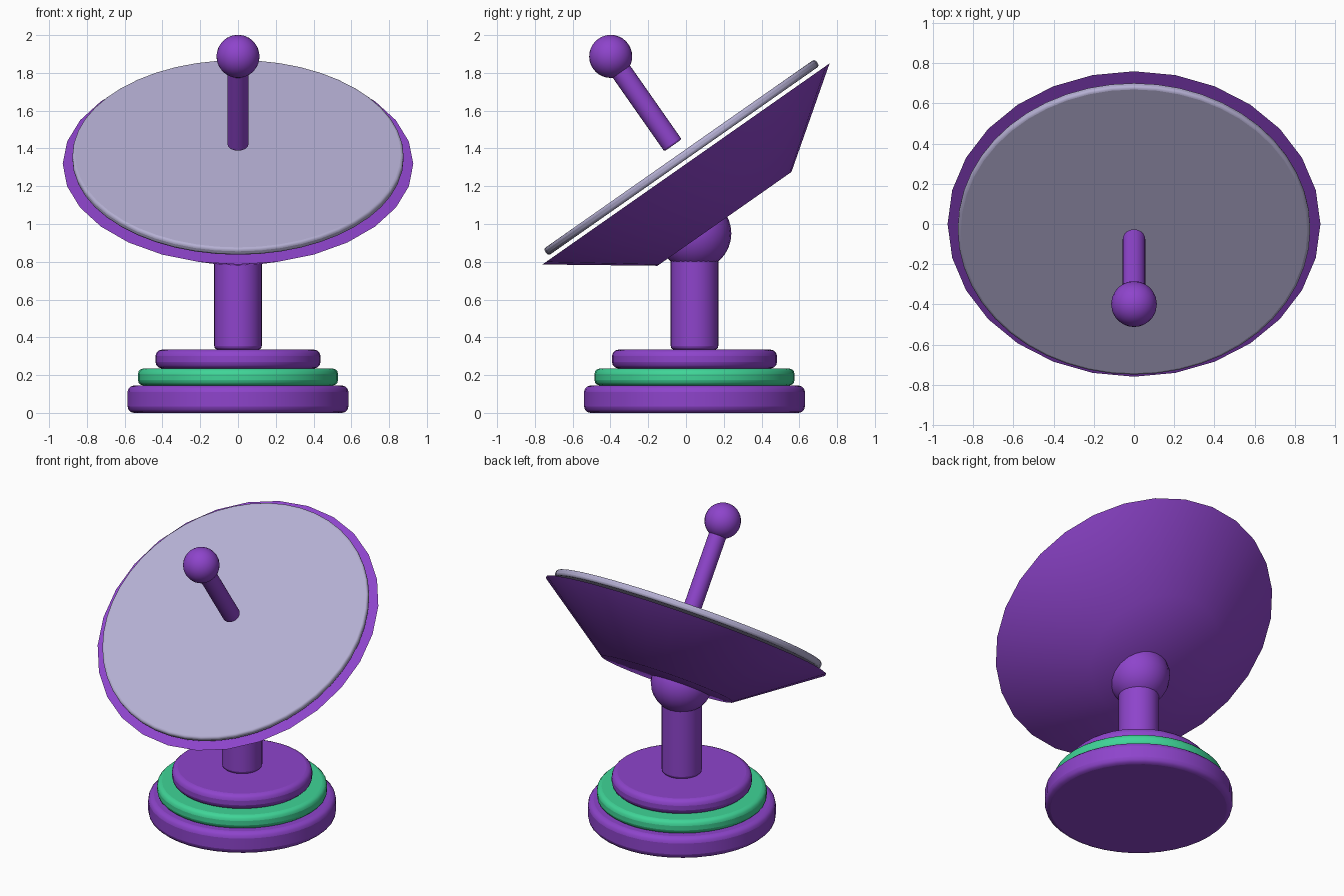
import bpy
import math
from mathutils import Matrix, Vector

if "Cube" in bpy.data.objects:
    bpy.data.objects.remove(bpy.data.objects["Cube"], do_unlink=True)


def make_material(name, rgb):
    mat = bpy.data.materials.new(name)
    mat.use_nodes = True
    color = (*rgb, 1.0)
    mat.diffuse_color = color
    mat.node_tree.nodes["Principled BSDF"].inputs["Base Color"].default_value = color
    return mat


purple = make_material("purple", (0.27, 0.058, 0.60))
green = make_material("green", (0.05, 0.66, 0.31))
lilac_grey = make_material("lilac grey", (0.46, 0.43, 0.65))

BASE_Y = 0.045
# Dish frame: local +z is the tilted dish axis, origin at the rim centre
DISH = Matrix.Translation((0, 0, 1.318)) @ Matrix.Rotation(math.radians(35), 4, "X")
UPRIGHT = Matrix.Translation((0, BASE_Y, 0))


def finish(name, mat, frame, center_z, bevel=0.0, angle=40):
    obj = bpy.context.object
    obj.name = name
    obj.data.materials.append(mat)
    obj.matrix_world = frame @ Matrix.Translation((0, 0, center_z))
    if bevel:
        mod = obj.modifiers.new("rounded_edges", "BEVEL")
        mod.width = bevel
        mod.segments = 3
        mod.limit_method = "ANGLE"
        mod.angle_limit = math.radians(50)
    bpy.ops.object.shade_smooth_by_angle(angle=math.radians(angle))
    return obj


def disc(name, mat, frame, radius, z0, z1, bevel, sides=40):
    bpy.ops.mesh.primitive_cylinder_add(vertices=sides, radius=radius, depth=z1 - z0)
    return finish(name, mat, frame, (z0 + z1) / 2, bevel)


def ball(name, mat, frame, radius, z):
    bpy.ops.mesh.primitive_uv_sphere_add(segments=24, ring_count=16, radius=radius)
    return finish(name, mat, frame, z)


# Stepped round base
disc("base_plate", purple, UPRIGHT, 0.585, 0.0, 0.145, 0.035)
disc("base_ring", green, UPRIGHT, 0.53, 0.145, 0.235, 0.03)
disc("base_top", purple, UPRIGHT, 0.437, 0.235, 0.335, 0.035)

# Post and swivel joint
disc("post", purple, UPRIGHT, 0.126, 0.335, 0.88, 0.02, 32)
ball("swivel_joint", purple, UPRIGHT, 0.195, 0.95)

# Dish body, wide rim facing up and forward
DEPTH = 0.355
bpy.ops.mesh.primitive_cone_add(vertices=28, radius1=0.433, radius2=0.928, depth=DEPTH)
finish("dish_body", purple, DISH, -DEPTH / 2, angle=60)

# Reflector panel floating just above the rim
disc("dish_panel", lilac_grey, DISH, 0.877, 0.02, 0.064, 0.015, 48)

# Receiver rod and tip on the dish axis
disc("receiver_rod", purple, DISH, 0.056, 0.12, 0.68, 0.01, 24)
ball("receiver_tip", purple, DISH, 0.114, 0.695)
